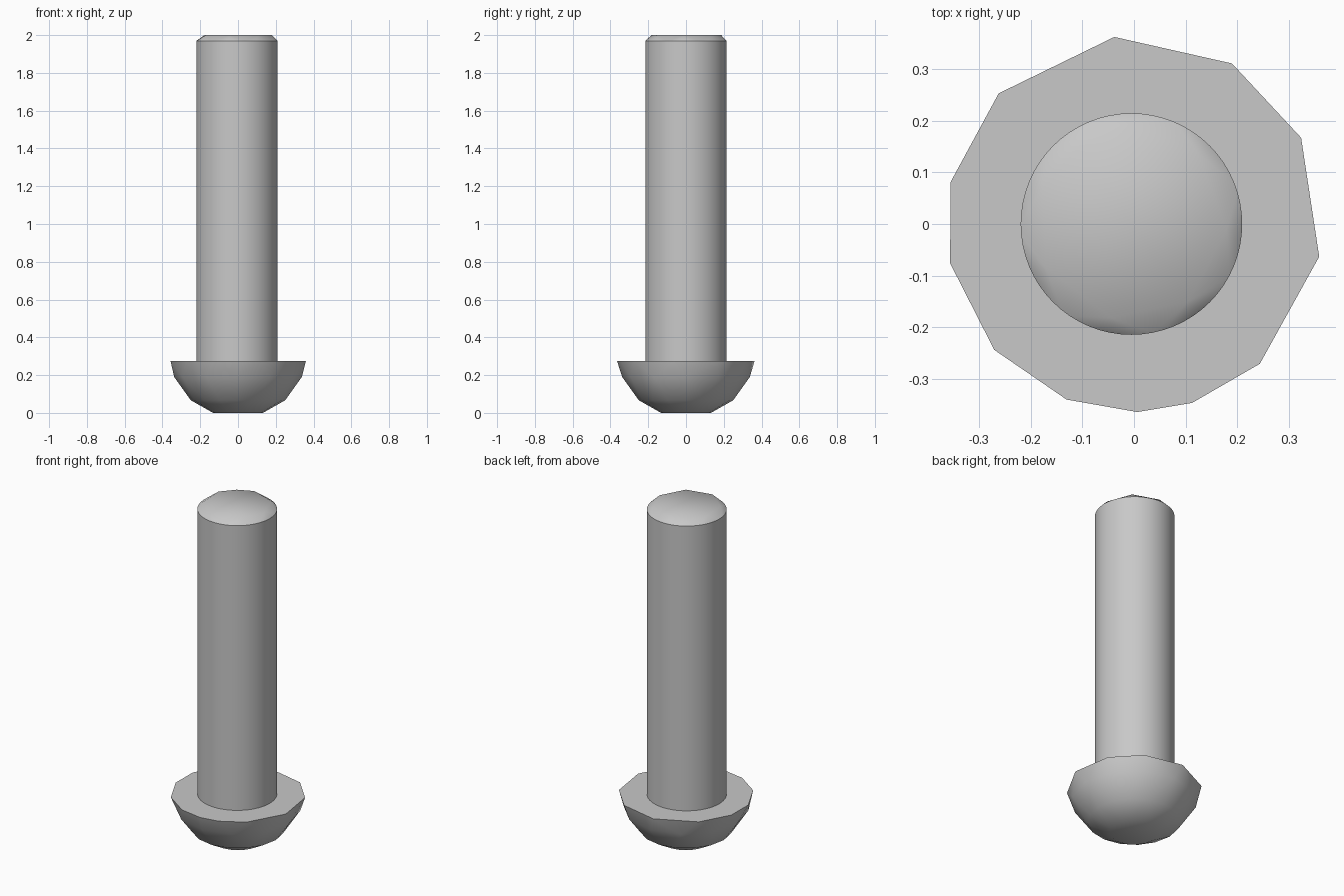
import bpy
import bmesh
from math import cos, sin, radians

cube = bpy.data.objects.get("Cube")
if cube:
    bpy.data.objects.remove(cube, do_unlink=True)

steel = bpy.data.materials.new("grey steel")
steel.use_nodes = True
colour = (0.58, 0.58, 0.58, 1)
steel.diffuse_color = colour
steel.node_tree.nodes["Principled BSDF"].inputs["Base Color"].default_value = colour


def ring(radius, z, angles, cx=0.0):
    return [(cx + radius * cos(radians(a)), radius * sin(radians(a)), z) for a in angles]


def even(count, start=0):
    return [start + 360 * i / count for i in range(count)]


def convex_part(name, points):
    """Skin convex rings of points, merge flat areas, smooth the soft edges."""
    bm = bmesh.new()
    for p in points:
        bm.verts.new(p)
    result = bmesh.ops.convex_hull(bm, input=bm.verts)
    spare = {v for v in result["geom_interior"] if isinstance(v, bmesh.types.BMVert)}
    bmesh.ops.delete(bm, geom=list(spare), context="VERTS")
    bmesh.ops.dissolve_limit(bm, angle_limit=radians(0.3), verts=bm.verts, edges=bm.edges)
    bmesh.ops.recalc_face_normals(bm, faces=bm.faces)
    mesh = bpy.data.meshes.new(name)
    bm.to_mesh(mesh)
    bm.free()
    mesh.materials.append(steel)
    obj = bpy.data.objects.new(name, mesh)
    bpy.context.collection.objects.link(obj)
    bpy.ops.object.select_all(action="DESELECT")
    obj.select_set(True)
    bpy.context.view_layer.objects.active = obj
    bpy.ops.object.shade_smooth_by_angle(angle=radians(40))
    return obj


# Domed head with an uneven faceted rim
rim_angles = [96, 58.6, 27.3, -10, -48, -72, -89, -111, -138, -168, 167, 136]
convex_part("bolt_head",
            ring(0.365, 0.275, rim_angles)
            + ring(0.338, 0.19, even(12))
            + ring(0.25, 0.067, even(16))
            + ring(0.132, 0, even(16)))

# Round shank with a chamfer running up to an irregular flat tip
tip = [(-0.023, 0.186), (0.125, 0.135), (0.18, -0.01), (0.105, -0.15),
       (-0.045, -0.182), (-0.17, -0.085), (-0.177, 0.07), (-0.11, 0.146)]
circle = even(64)
convex_part("shank",
            ring(0.215, 0.25, circle, -0.005)
            + ring(0.215, 1.97, circle, -0.005)
            + [(x, y, 2.0) for x, y in tip])
